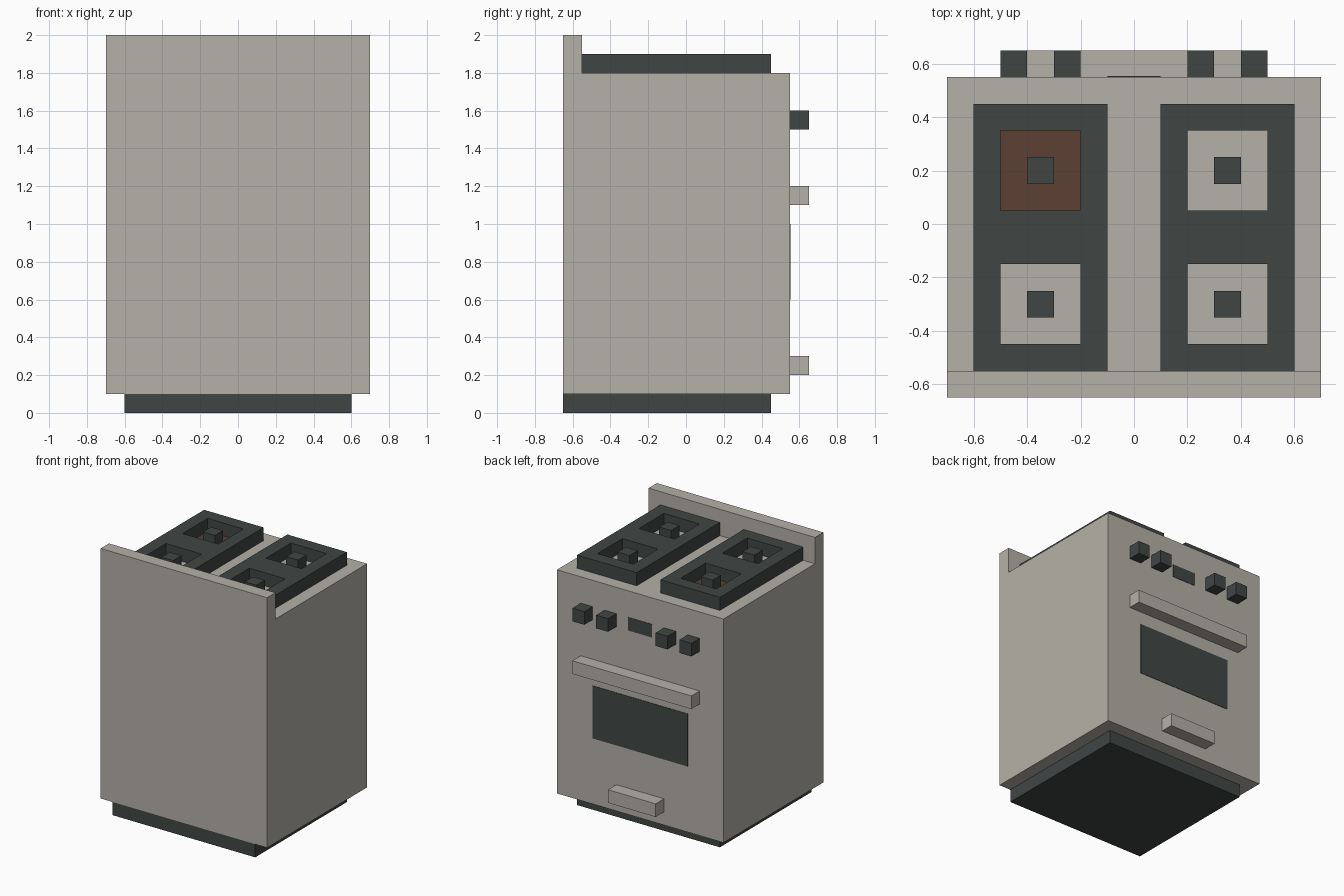
import bpy
import bmesh

if "Cube" in bpy.data.objects:
    bpy.data.objects.remove(bpy.data.objects["Cube"], do_unlink=True)


def material(name, srgb):
    linear = [((c / 255 + 0.055) / 1.055) ** 2.4 for c in srgb] + [1]
    mat = bpy.data.materials.new(name)
    mat.use_nodes = True
    mat.diffuse_color = linear
    mat.node_tree.nodes["Principled BSDF"].inputs["Base Color"].default_value = linear
    return mat


ENAMEL = material("warm_grey_enamel", (181, 177, 168))
IRON = material("dark_iron", (64, 70, 69))
HOT = material("brown_burner", (92, 64, 51))


def finish(name, bm, mat):
    bmesh.ops.recalc_face_normals(bm, faces=bm.faces)
    mesh = bpy.data.meshes.new(name)
    bm.to_mesh(mesh)
    bm.free()
    mesh.materials.append(mat)
    obj = bpy.data.objects.new(name, mesh)
    bpy.context.collection.objects.link(obj)
    return obj


def extrude(bm, faces, vector):
    grown = bmesh.ops.extrude_face_region(bm, geom=faces)["geom"]
    verts = [g for g in grown if isinstance(g, bmesh.types.BMVert)]
    bmesh.ops.translate(bm, verts=verts, vec=vector)


def box(name, x, y, z, mat):
    """Box given as (min, max) along each axis."""
    bm = bmesh.new()
    bmesh.ops.create_cube(bm, size=1)
    for v in bm.verts:
        v.co = [r[0] if c < 0 else r[1] for c, r in zip(v.co, (x, y, z))]
    return finish(name, bm, mat)


# Cabinet with raised backsplash: side profile extruded across the width
profile = [(-0.65, 0.1), (0.55, 0.1), (0.55, 1.8), (-0.55, 1.8), (-0.55, 2), (-0.65, 2)]
bm = bmesh.new()
side = bm.faces.new([bm.verts.new((-0.7, y, z)) for y, z in profile])
extrude(bm, [side], (1.4, 0, 0))
finish("cabinet", bm, ENAMEL)

# Recessed plinth
box("plinth", (-0.6, 0.6), (-0.65, 0.45), (0, 0.1), IRON)


# Hob grates: a sheet of cells with two openings, thickened upward
def grate(name, cx):
    xs = [cx + d for d in (-0.25, -0.15, 0.15, 0.25)]
    ys = [-0.55, -0.45, -0.15, 0.05, 0.35, 0.45]
    bm = bmesh.new()
    grid = [[bm.verts.new((x, y, 1.8)) for y in ys] for x in xs]
    for i in range(3):
        for j in range(5):
            if i != 1 or j % 2 == 0:
                bm.faces.new((grid[i][j], grid[i + 1][j],
                              grid[i + 1][j + 1], grid[i][j + 1]))
    extrude(bm, bm.faces[:], (0, 0, 0.1))
    finish(name, bm, IRON)


for label, cx in (("right", -0.35), ("left", 0.35)):
    grate(f"{label}_grate", cx)
    for place, cy in (("near", 0.2), ("far", -0.3)):
        box(f"{label}_{place}_burner_post", (cx - 0.05, cx + 0.05),
            (cy - 0.05, cy + 0.05), (1.8, 1.9), IRON)

# Lit burner floor
box("hot_burner_plate", (-0.5, -0.2), (0.05, 0.35), (1.8, 1.803), HOT)

# Control knobs
for i, cx in enumerate((-0.45, -0.25, 0.25, 0.45)):
    box(f"knob_{i + 1}", (cx - 0.05, cx + 0.05), (0.55, 0.65), (1.5, 1.6), IRON)

# Door and drawer handles
box("oven_handle", (-0.5, 0.5), (0.55, 0.65), (1.1, 1.2), ENAMEL)
box("drawer_handle", (-0.2, 0.2), (0.55, 0.65), (0.2, 0.3), ENAMEL)

# Flat panels on the oven face
box("oven_window", (-0.4, 0.4), (0.55, 0.553), (0.6, 1), IRON)
box("clock_display", (-0.1, 0.1), (0.55, 0.553), (1.5, 1.6), IRON)
